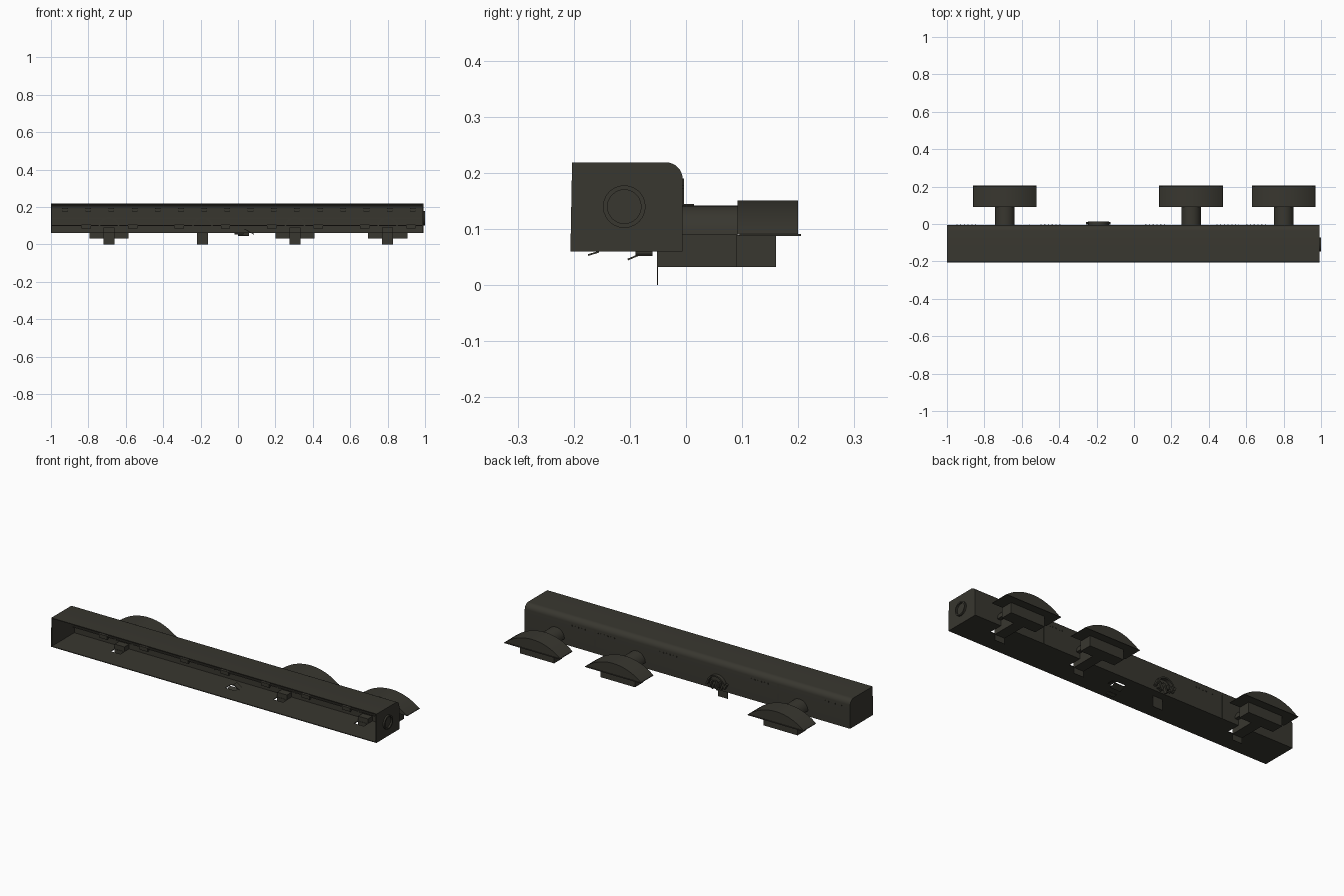
import bpy, bmesh, math, random
from mathutils import Vector, Matrix

if "Cube" in bpy.data.objects:
    bpy.data.objects.remove(bpy.data.objects["Cube"])

random.seed(4)
T = 0.004                      # sheet thickness
PODS = (-0.69, 0.305, 0.80)
WRECK = -0.19                  # socket with the missing pod


def material(name, col):
    m = bpy.data.materials.new(name)
    m.diffuse_color = (*col, 1)
    m.use_nodes = True
    m.node_tree.nodes["Principled BSDF"].inputs["Base Color"].default_value = m.diffuse_color
    return m


HULL = material("dark olive grey", (0.040, 0.038, 0.029))


def finish(name, bm, smooth=False):
    bmesh.ops.recalc_face_normals(bm, faces=bm.faces)
    me = bpy.data.meshes.new(name)
    bm.to_mesh(me)
    bm.free()
    me.materials.append(HULL)
    ob = bpy.data.objects.new(name, me)
    bpy.context.collection.objects.link(ob)
    if smooth:
        bpy.ops.object.select_all(action='DESELECT')
        ob.select_set(True)
        bpy.context.view_layer.objects.active = ob
        bpy.ops.object.shade_smooth_by_angle(angle=math.radians(35))
    return ob


def add_box(bm, x, y, z, rot=None):
    """Box between (min, max) pairs, optionally rotated about its centre."""
    c = Vector(((x[0] + x[1]) / 2, (y[0] + y[1]) / 2, (z[0] + z[1]) / 2))
    s = Matrix.Diagonal((x[1] - x[0], y[1] - y[0], z[1] - z[0], 1))
    bmesh.ops.create_cube(bm, size=1, matrix=Matrix.Translation(c) @ (rot or Matrix()) @ s)


def box(name, x, y, z, rot=None):
    bm = bmesh.new()
    add_box(bm, x, y, z, rot)
    return finish(name, bm)


def prism(name, pts, axis, a, b, smooth=False):
    """Extrude a 2D outline: axis 'X' takes (y, z) points, 'Y' takes (x, z)."""
    bm = bmesh.new()
    def at(p, t):
        return (t, p[0], p[1]) if axis == 'X' else (p[0], t, p[1])
    f = bm.faces.new([bm.verts.new(at(p, a)) for p in pts])
    ext = bmesh.ops.extrude_face_region(bm, geom=[f])
    d = Vector(at((0, 0), b - a))
    bmesh.ops.translate(bm, vec=d, verts=[v for v in ext['geom'] if isinstance(v, bmesh.types.BMVert)])
    return finish(name, bm, smooth)


def arc(cx, cz, r, a0, a1, n):
    return [(cx + r * math.cos(math.radians(a0 + (a1 - a0) * i / n)),
             cz + r * math.sin(math.radians(a0 + (a1 - a0) * i / n))) for i in range(n + 1)]


# Corridor shell: C-shaped section, open towards the front
outer = [(-0.206, 0.06), (-0.006, 0.06)] + arc(-0.036, 0.189, 0.03, 0, 90, 8) + [(-0.203, 0.219)]
inner = [(-0.203, 0.219 - T)] + arc(-0.036, 0.189, 0.03 - T, 90, 0, 8) + [(-0.006 - T, 0.06 + T), (-0.206, 0.06 + T)]
shell = prism("corridor_shell", outer + inner, 'X', -0.995, 0.985, True)

# Floor slots beside each pod and the broken hatch
bm = bmesh.new()
for x in PODS:
    add_box(bm, (x - 0.03, x + 0.03), (-0.085, -0.052), (0.04, 0.08))
add_box(bm, (0.0, 0.06), (-0.11, -0.06), (0.04, 0.08))
cutter = finish("floor_slot_cutter", bm)
cutter.hide_render = True
cutter.hide_viewport = True
mod = shell.modifiers.new("slots", 'BOOLEAN')
mod.operation, mod.object, mod.solver = 'DIFFERENCE', cutter, 'EXACT'

# End walls and round end port
end = outer
prism("left_end_wall", end, 'X', -1.0, -0.995)
prism("right_end_wall", end, 'X', 0.985, 0.991)
ring_o = arc(-0.11, 0.14, 0.038, 0, 345, 23)
ring_i = arc(-0.11, 0.14, 0.030, 0, 345, 23)
bm = bmesh.new()
rows = [[bm.verts.new((x, *p)) for p in r] for x, r in
        ((0.991, ring_o), (1.0, ring_o), (1.0, ring_i), (0.991, ring_i))]
for k in range(3):
    for i in range(24):
        j = (i + 1) % 24
        bm.faces.new((rows[k][i], rows[k][j], rows[k + 1][j], rows[k + 1][i]))
finish("end_port_ring", bm, True)

# Inner rails along the back wall and ceiling
for name, y, z in (("upper_rail", -0.014, 0.185), ("middle_rail", -0.013, 0.14), ("lower_rail", -0.016, 0.10)):
    box(name, (-0.995, 0.985), (y - 0.003, -0.009), (z - 0.003, z + 0.003))

# Fittings inside the corridor
bm = bmesh.new()
for i in range(16):
    x = -0.94 + i * 0.124
    add_box(bm, (x, x + 0.03), (-0.020, -0.009), (0.175, 0.195))
    if i % 2:
        add_box(bm, (x - 0.02, x + 0.03), (-0.022, -0.009), (0.085, 0.105))
finish("wall_fittings", bm)

# Back wall seams and rows of small rivets
bm = bmesh.new()
for x in (-0.56, 0.56):
    add_box(bm, (x - 0.002, x + 0.002), (-0.007, -0.004), (0.06, 0.19))
for x0 in (-0.95, -0.50, 0.06, 0.44, 0.60):
    for i in range(6):
        x = x0 + i * 0.02
        add_box(bm, (x, x + 0.006), (-0.007, -0.004), (0.172, 0.178))
finish("wall_seams_and_rivets", bm)

# Pods: half-round neck, arched canopy, T-shaped underside
half = 0.17
rise = 0.061
R = (half ** 2 + rise ** 2) / (2 * rise)
sweep = math.degrees(math.asin(half / R))
for n, x in enumerate(PODS, 1):
    prism(f"pod_neck_{n}", arc(x, 0.09, 0.052, 0, 180, 16), 'Y', -0.008, 0.095, True)
    prism(f"pod_canopy_{n}", arc(x, 0.09 + rise - R, R, 90 - sweep, 90 + sweep, 20), 'Y', 0.092, 0.2, True)
    box(f"canopy_sill_{n}", (x - half, x + half), (0.095, 0.205), (0.088, 0.091))
    box(f"pod_stem_{n}", (x - 0.03, x + 0.03), (-0.05, 0.092), (0.032, 0.09))
    box(f"pod_base_{n}", (x - 0.105, x + 0.105), (0.09, 0.16), (0.032, 0.0895))

# Hanging plates under every socket
for n, x in enumerate(PODS + (WRECK,), 1):
    box(f"hanging_plate_{n}", (x - 0.03, x + 0.03), (-0.052, -0.05), (0.0, 0.062))

# Door arches inside, and the torn socket outside
def arch(name, x, r, y0, y1):
    prism(name, arc(x, 0.09, r, 0, 180, 16) + arc(x, 0.09, r - 0.008, 180, 0, 16), 'Y', y0, y1, True)

for n, x in enumerate(PODS + (WRECK,), 1):
    arch(f"door_arch_{n}", x, 0.056, -0.014, -0.009)
arch("torn_socket", WRECK, 0.055, -0.008, 0.014)
bm = bmesh.new()
for i in range(7):
    x = WRECK - 0.055 + i * 0.018
    h = random.uniform(0.02, 0.045)
    rot = Matrix.Rotation(random.uniform(-0.6, 0.6), 4, 'Y')
    add_box(bm, (x - 0.005, x + 0.005), (-0.004, 0.012), (0.105 - h, 0.11), rot)
finish("torn_socket_shards", bm)

# Broken floor hatch and loose flaps below the floor
box("hatch_flap", (0.0, 0.06), (-0.105, -0.07), (0.051, 0.054), Matrix.Rotation(0.4, 4, 'X'))
box("small_flap", (-0.02, 0.03), (-0.175, -0.155), (0.055, 0.058), Matrix.Rotation(0.3, 4, 'X'))
box("bent_panel", (0.03, 0.09), (-0.09, -0.06), (0.066, 0.07), Matrix.Rotation(0.5, 4, 'Y'))
